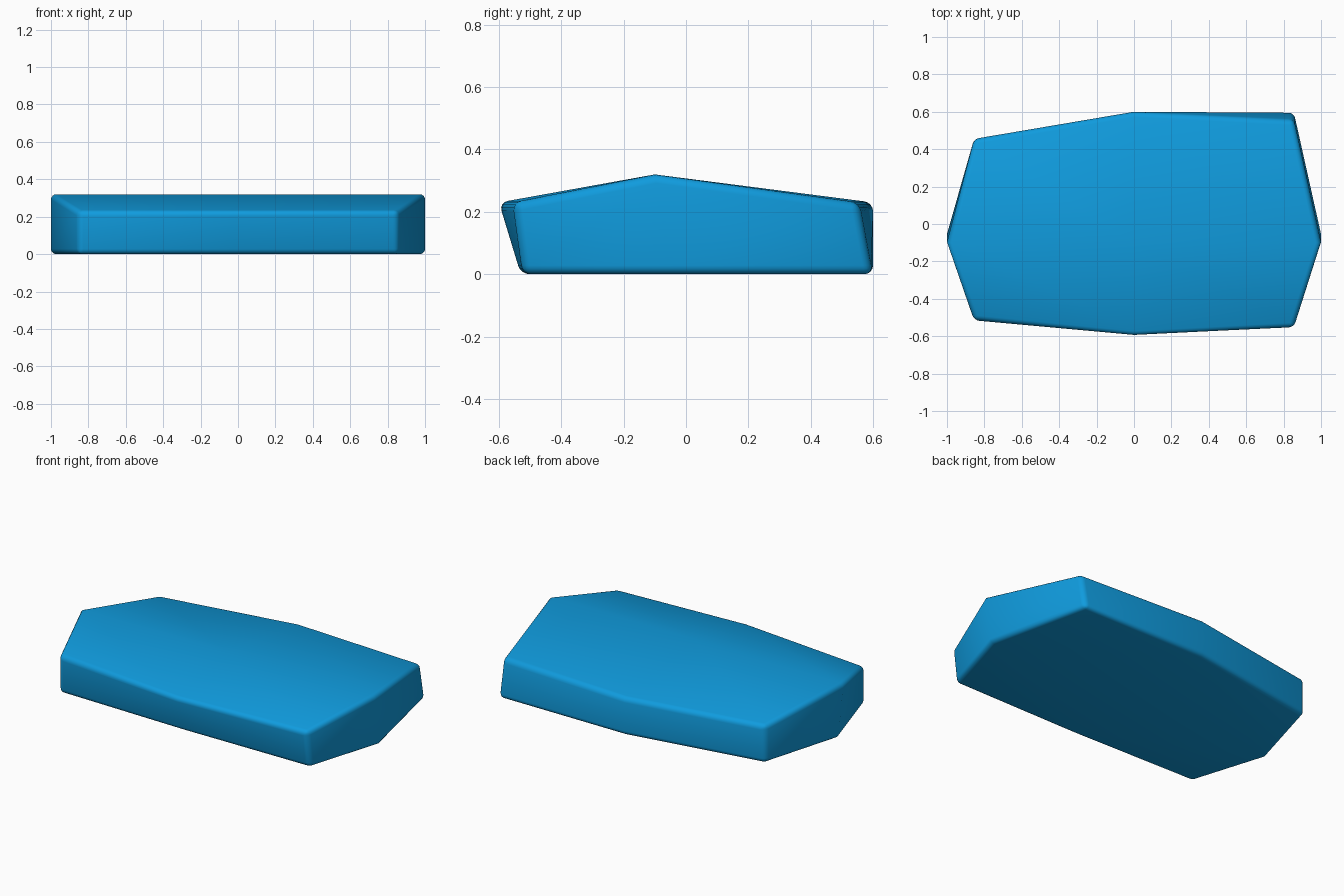
import bpy, bmesh

if "Cube" in bpy.data.objects:
    bpy.data.objects.remove(bpy.data.objects["Cube"])

# Outlines of the slab, counter-clockwise from the left tip
top = [(-1, -0.10, 0.32), (-0.855, -0.515, 0.23), (0, -0.60, 0.23), (0.855, -0.555, 0.23),
       (1, -0.10, 0.32), (0.855, 0.555, 0.23), (0, 0.60, 0.23), (-0.855, 0.455, 0.23)]
bottom_y = [-0.05, -0.515, -0.53, -0.525, -0.05, 0.60, 0.60, 0.455]

blue = bpy.data.materials.new("bright blue")
blue.diffuse_color = (0.005, 0.33, 0.73, 1)
blue.use_nodes = True
blue.node_tree.nodes["Principled BSDF"].inputs["Base Color"].default_value = blue.diffuse_color

bm = bmesh.new()
upper = [bm.verts.new(p) for p in top]
lower = [bm.verts.new((p[0], y, 0)) for p, y in zip(top, bottom_y)]

# Side walls and flat base
for i in range(8):
    j = (i + 1) % 8
    bm.faces.new((lower[i], lower[j], upper[j], upper[i]))
bm.faces.new(lower[::-1])

# Low roof: a ridge across the slab with slopes to front and back
peak = bm.verts.new((0, -0.10, 0.32))
for a, b, c, d in ((0, 1, 2, None), (None, 2, 3, 4), (4, 5, 6, None), (None, 6, 7, 0)):
    bm.faces.new([peak if k is None else upper[k] for k in (a, b, c, d)])
bmesh.ops.recalc_face_normals(bm, faces=bm.faces[:])

mesh = bpy.data.meshes.new("faceted_slab")
bm.to_mesh(mesh)
bm.free()
slab = bpy.data.objects.new("faceted_slab", mesh)
bpy.context.collection.objects.link(slab)
mesh.materials.append(blue)

# Soft rounded edges
bevel = slab.modifiers.new("soft_edges", 'BEVEL')
bevel.width = 0.028
bevel.segments = 4
bevel.limit_method = 'ANGLE'
bevel.angle_limit = 0.6
bpy.context.view_layer.objects.active = slab
slab.select_set(True)
bpy.ops.object.shade_smooth()
